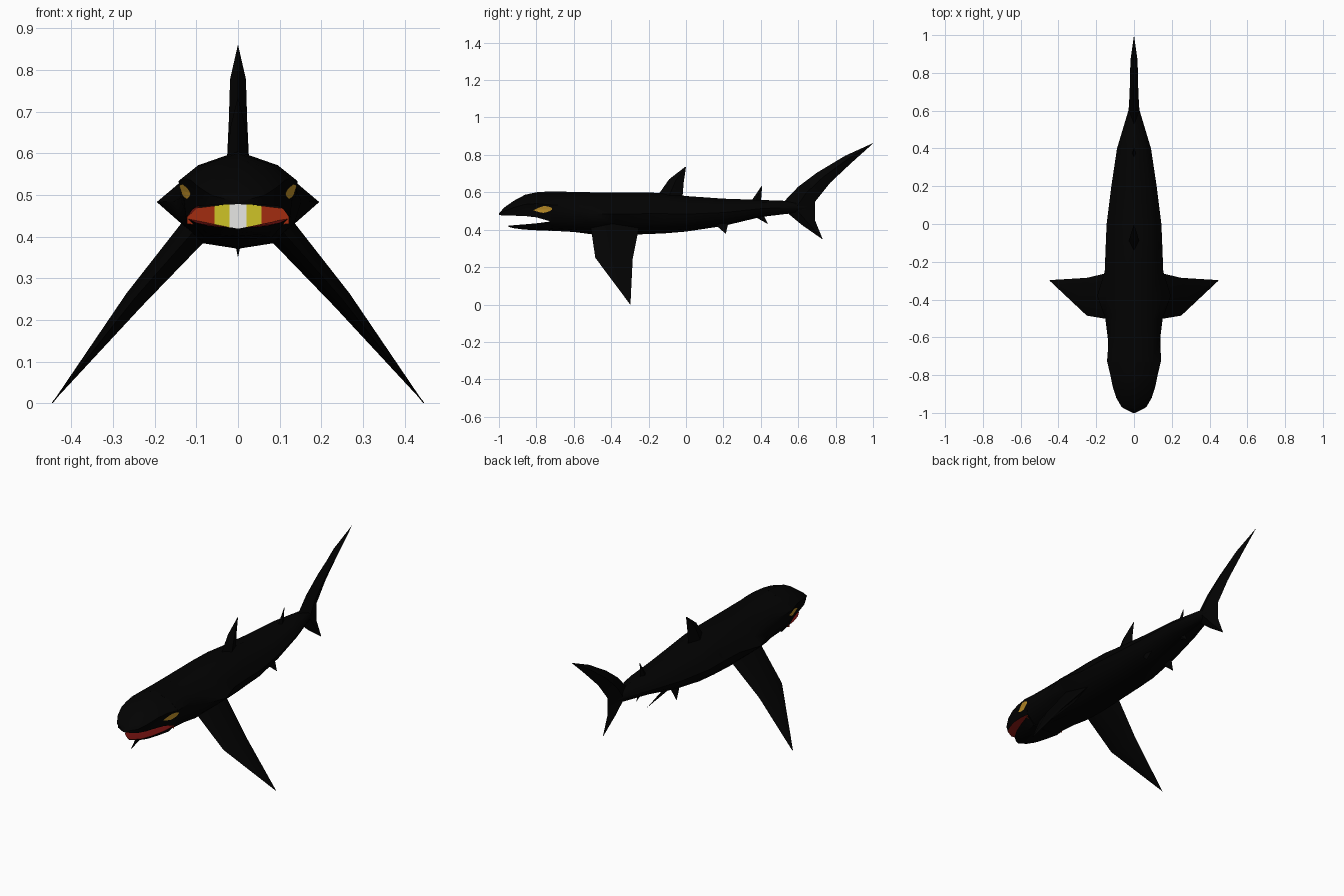
import bpy, bmesh
from mathutils import Vector
from mathutils.bvhtree import BVHTree

if "Cube" in bpy.data.objects:
    bpy.data.objects.remove(bpy.data.objects["Cube"])


def material(name, col):
    m = bpy.data.materials.new(name)
    m.diffuse_color = (*col, 1)
    m.use_nodes = True
    m.node_tree.nodes["Principled BSDF"].inputs["Base Color"].default_value = m.diffuse_color
    return m


BLACK = material("black skin", (0.0007, 0.0007, 0.0007))
PALATE_RED = material("palate red", (0.28, 0.012, 0.008))
DARK_RED = material("gum dark red", (0.17, 0.006, 0.005))
RED = material("throat red", (0.36, 0.025, 0.005))
YELLOW = material("mouth yellow", (0.62, 0.55, 0.02))
WHITE = material("tooth white", (0.92, 0.92, 0.9))
AMBER = material("eye amber", (0.6, 0.32, 0.025))


def finish(name, bm, mats, smooth=True):
    bmesh.ops.remove_doubles(bm, verts=bm.verts, dist=0.0005)
    bmesh.ops.recalc_face_normals(bm, faces=bm.faces)
    me = bpy.data.meshes.new(name)
    bm.to_mesh(me)
    bm.free()
    ob = bpy.data.objects.new(name, me)
    bpy.context.collection.objects.link(ob)
    for m in mats:
        me.materials.append(m)
    if smooth:
        bpy.ops.object.select_all(action='DESELECT')
        ob.select_set(True)
        bpy.context.view_layer.objects.active = ob
        bpy.ops.object.shade_smooth_by_angle(angle=0.7)
    return ob


def loft(bm, rings, painted=()):
    """Skin closed rings; columns listed in painted use the second material."""
    loops = [[bm.verts.new(p) for p in r] for r in rings]
    n = len(loops[0])
    for a, b in zip(loops, loops[1:]):
        for i in range(n):
            j = (i + 1) % n
            f = bm.faces.new((a[i], a[j], b[j], b[i]))
            f.material_index = 1 if i in painted else 0
    bm.faces.new(loops[0])
    bm.faces.new(loops[-1])


def mirrored(y, half):
    """Full ring from a half outline running from top centre to bottom centre."""
    return ([(x, y, z) for x, z in half] +
            [(-x, y, z) for x, z in half[-2:0:-1]])


def fin(name, sections, side=(1, 0, 0), mirror=False):
    """Diamond-section fin: each section is leading point, trailing point, half thickness."""
    bm = bmesh.new()
    side = Vector(side).normalized()
    for s in ((1, -1) if mirror else (1,)):
        rings = []
        for lead, trail, t in sections:
            a, b = Vector(lead), Vector(trail)
            m = a.lerp(b, 0.45)
            rings.append([(p.x * s, p.y, p.z) for p in (a, m + side * t, b, m - side * t)])
        loft(bm, rings)
    return finish(name, bm, [BLACK])


def flat_fin(name, sections):
    return fin(name, [((0, *a), (0, *b), t) for a, b, t in sections])


# Body: y, half width, top, bottom, amount of brow overhang
body_rings = [
    (-.73, .143, .605, .395, 1), (-.6, .145, .602, .388, .5), (-.5, .152, .6, .375, 0),
    (-.38, .195, .6, .371, 0), (-.25, .155, .6, .375, 0), (-.12, .15, .596, .38, 0),
    (0, .145, .58, .39, 0), (.2, .12, .566, .42, 0), (.4, .09, .559, .468, 0),
    (.6, .03, .552, .492, 0), (.66, .008, .54, .505, 0)]
bm = bmesh.new()
rings = []
for y, w, zt, zb, k in body_rings:
    h, v = zt - zb, min(w, .153)
    cheek = (1 - k) * (.67 * v + w) / 2 + k * w
    rings.append(mirrored(y, [(0, zt), (.67 * v, zb + .84 * h), (cheek, zb + .66 * h),
                              (w * (1 - .08 * k), zb + .49 * h),
                              ((.9 - .04 * k) * v, zb + .27 * h),
                              (.57 * v, zb + .06 * h), (0, zb)]))
loft(bm, rings)
body = finish("body", bm, [BLACK])

# Upper head with red palate: y, half width, top, lip, palate
bm = bmesh.new()
rings = []
for y, w, zt, zl, zp in [(-1, .006, .488, .478, .479), (-.97, .065, .52, .476, .478),
                         (-.92, .094, .555, .475, .478), (-.86, .113, .587, .473, .479),
                         (-.80, .125, .6, .466, .479), (-.725, .143, .605, .445, .479)]:
    h = zt - zl
    rings.append(mirrored(y, [(0, zt), (.67 * w, zl + .79 * h), (w, zl + .55 * h),
                              (.92 * w, zl + .33 * h), (.87 * w, zl), (.7 * w, zp), (0, zp)]))
loft(bm, rings, painted=(4, 5, 6, 7))
head = finish("upper_head", bm, [BLACK, PALATE_RED])

# Lower jaw with red floor: y, half width, lip, floor, bottom
bm = bmesh.new()
rings = []
for y, w, zl, zf, zb in [(-.95, .015, .422, .419, .415), (-.92, .05, .424, .419, .408),
                         (-.87, .078, .428, .419, .401), (-.8, .102, .434, .419, .397),
                         (-.725, .122, .444, .419, .394)]:
    rings.append(mirrored(y, [(0, zf), (w, zl), (.66 * w, zb + .004), (0, zb)]))
loft(bm, rings, painted=(0, 5))
finish("lower_jaw", bm, [BLACK, DARK_RED])

# Back of the mouth, painted in upright bands by distance from the middle
bm = bmesh.new()
xs = [-.122, -.057, -.02, .02, .057, .122]
cols = [[bm.verts.new((x, -.736, z)) for z in (.413 + .15 * abs(x), .481 - .12 * abs(x))] for x in xs]
for i, (a, b) in enumerate(zip(cols, cols[1:])):
    bm.faces.new((a[0], b[0], b[1], a[1])).material_index = (0, 1, 2, 1, 0)[i]
finish("mouth_back", bm, [RED, YELLOW, WHITE], False)

# Eyes: leaf-shaped plates laid under the brow on the sides of the head
trees = []
for ob in (body, head):
    trees.append(BVHTree.FromPolygons([v.co for v in ob.data.vertices],
                                      [p.vertices[:] for p in ob.data.polygons]))


def skin_x(y, z):
    hits = [t.ray_cast(Vector((1, y, z)), Vector((-1, 0, 0)))[0] for t in trees]
    return max(p.x for p in hits if p) + .002


bm = bmesh.new()
leaf = (0, .008, .014, .018, .016, .011, 0)
for s in (1, -1):
    cols = []
    for i, r in enumerate(leaf):
        y, zc = -.815 + .105 * i / 6, .504 + .008 * i / 6
        cols.append([bm.verts.new((s * skin_x(y, zc + k * r), y, zc + k * r)) for k in (-1, 0, 1)])
    for a, b in zip(cols, cols[1:]):
        for k in (0, 1):
            bm.faces.new((a[k], b[k], b[k + 1], a[k + 1]))
finish("eyes", bm, [AMBER], False)

# Pectoral fins
fin("pectoral_fins", [((.10, -.51, .42), (.10, -.25, .42), .036),
                      ((.25, -.485, .25), (.25, -.285, .245), .024),
                      ((.447, -.3, .002), (.445, -.297, .0), .0)],
    side=(.75, 0, .66), mirror=True)

# Pelvic fins
fin("pelvic_fins", [((.06, .13, .45), (.06, .23, .45), .012),
                    ((.09, .21, .38), (.09, .213, .38), .0)], side=(1, 0, .4), mirror=True)

# Centre-line fins
flat_fin("dorsal_fin", [((-.16, .57), (-.02, .56), .028), ((-.09, .67), (-.012, .655), .018),
                        ((-.003, .737), (0, .735), 0)])
flat_fin("rear_dorsal_fin", [((.34, .54), (.4, .54), .012), ((.405, .635), (.407, .633), 0)])
flat_fin("anal_fin", [((.33, .49), (.41, .49), .012), ((.435, .432), (.438, .43), 0)])

# Tail lobes
root = ((.5, .525), (.69, .5), .03)
flat_fin("tail_upper_lobe", [root, ((.6, .63), (.69, .55), .026), ((.7, .705), (.77, .65), .022),
                             ((.85, .795), (.885, .758), .019), ((.998, .862), (.999, .86), 0)])
flat_fin("tail_lower_lobe", [root, ((.62, .425), (.69, .45), .018), ((.728, .35), (.73, .351), 0)])
